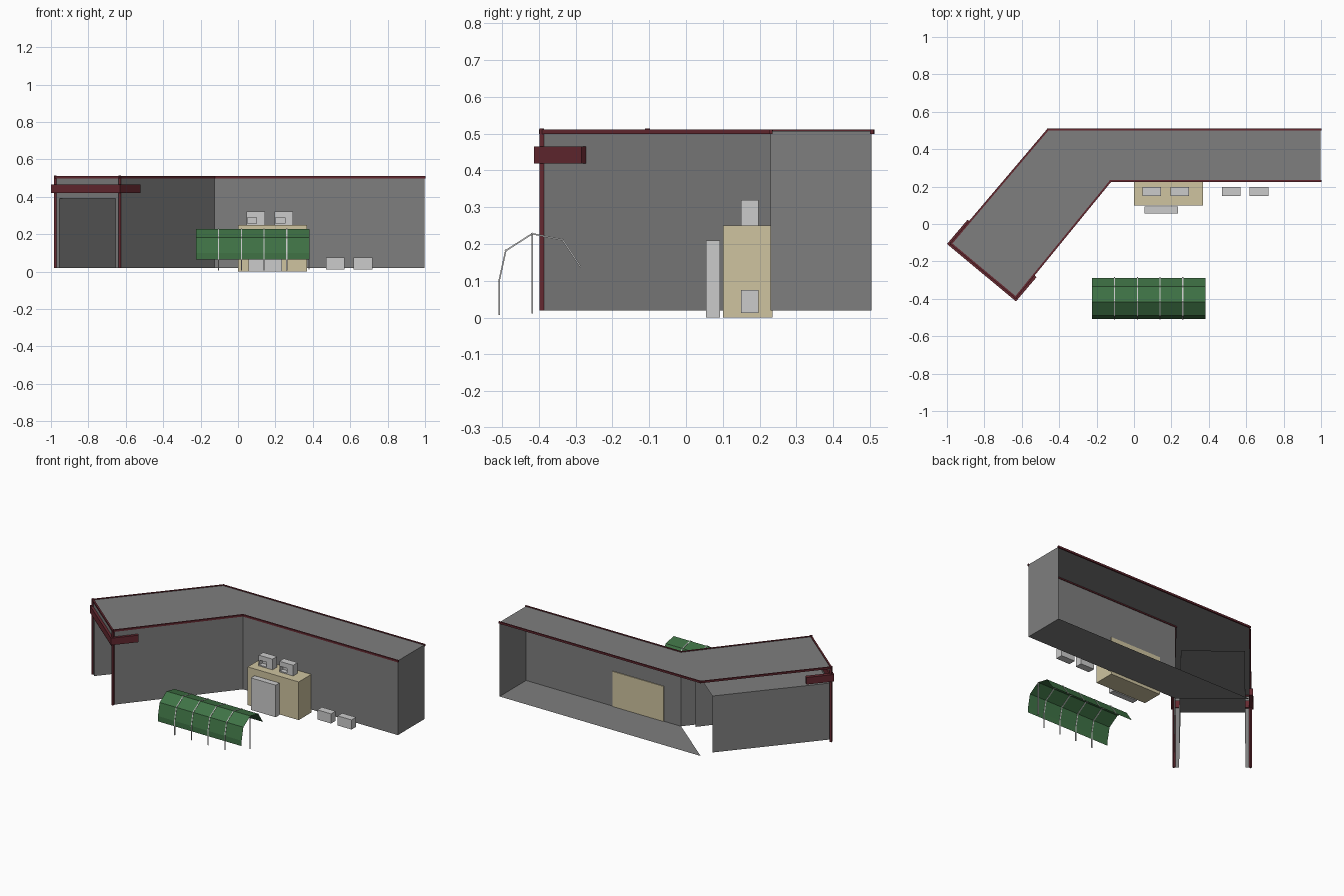
import bpy, bmesh, math
from mathutils import Vector as V

if "Cube" in bpy.data.objects:
    bpy.data.objects.remove(bpy.data.objects["Cube"])


def material(name, rgb):
    m = bpy.data.materials.new(name)
    m.diffuse_color = (*rgb, 1)
    m.use_nodes = True
    m.node_tree.nodes["Principled BSDF"].inputs["Base Color"].default_value = m.diffuse_color
    return m


GREY = material("dark_grey", (0.21, 0.21, 0.21))
RED = material("dark_red", (0.13, 0.022, 0.03))
GREEN = material("green", (0.05, 0.17, 0.06))
TAN = material("tan", (0.62, 0.55, 0.35))


def mesh(name, bm, mat=None):
    me = bpy.data.meshes.new(name)
    bm.to_mesh(me)
    bm.free()
    ob = bpy.data.objects.new(name, me)
    bpy.context.collection.objects.link(ob)
    if mat:
        me.materials.append(mat)
    return ob


def sheets(name, polys, mat=None):
    bm = bmesh.new()
    for p in polys:
        bm.faces.new([bm.verts.new(c) for c in p])
    bmesh.ops.remove_doubles(bm, verts=bm.verts, dist=1e-5)
    return mesh(name, bm, mat)


def box(name, x, y, z, mat=None):
    bm = bmesh.new()
    bmesh.ops.create_cube(bm, size=1)
    for v in bm.verts:
        v.co = [a[0] + (c + 0.5) * (a[1] - a[0]) for a, c in zip((x, y, z), v.co)]
    return mesh(name, bm, mat)


def bar(name, p, q, width, height, mat=None):
    # box running from p to q, extended by half its width at both ends
    p, q = V(p), V(q)
    d = q - p
    side = V((0, 0, 1)).cross(d).normalized() if abs(d.z) < 0.99 * d.length else V((1, 0, 0))
    up = d.cross(side).normalized()
    d.normalize()
    bm = bmesh.new()
    bmesh.ops.create_cube(bm, size=1)
    length = (q - p).length + width
    for v in bm.verts:
        a, b, c = v.co
        v.co = (p + q) / 2 + d * a * length + side * b * width + up * c * height
    return mesh(name, bm, mat)


# Building shell: bent plan, open at the back
Z0, Z1, ZT = 0.02, 0.507, 0.39
A, B, C = V((-0.46, 0.505, 0)), V((0.998, 0.505, 0)), V((0.998, 0.23, 0))
D, E, F = V((-0.125, 0.23, 0)), V((-0.633, -0.392, 0)), V((-0.978, -0.105, 0))


def at(p, z):
    return (p.x, p.y, z)


def wall(p, q, z0=Z0, z1=Z1):
    return [at(p, z0), at(q, z0), at(q, z1), at(p, z1)]


sheets("roof", [[at(p, Z1) for p in (A, F, E, D, C, B)]], GREY)
sheets("floor", [[at(p, Z0) for p in (A, D, C, B)]], GREY)
sheets("outer_walls", [wall(B, C), wall(C, D), wall(D, E)], GREY)

# Passage through the angled wing, with its end frame
out = (F - A).normalized()
across = (E - F).normalized()
inset = across * 0.03
F2, E2 = F + inset, E - inset
A2, D2 = A + out * 0.08 + inset, D + out * 0.08 - inset
sheets("passage", [wall(A2, F2, Z0, ZT), wall(D2, E2, Z0, ZT),
                   [at(p, ZT) for p in (A2, F2, E2, D2)]], GREY)
sheets("end_frame", [wall(F, F2, Z0, ZT), wall(E2, E, Z0, ZT), wall(F, E, ZT, Z1)], GREY)

# Red roof edging and corner posts
path = [C, D, E, F, A, B]
for i, (p, q) in enumerate(zip(path, path[1:])):
    bar(f"roof_edging_{i}", at(p, 0.505), at(q, 0.505), 0.01, 0.012, RED)
for n, p in (("left", F), ("right", E)):
    bar(f"corner_post_{n}", at(p, Z0 + 0.006), at(p, Z1), 0.013, 0.013, RED)

# Red band wrapping the wing end
zb = V((0, 0, 0.442))
Fb, Eb = F + out * 0.003 - across * 0.003 + zb, E + out * 0.003 + across * 0.003 + zb
bar("band_front", Fb, Eb, 0.025, 0.046, RED)
bar("band_left", Fb, Fb - out * 0.145, 0.025, 0.046, RED)
bar("band_right", Eb, Eb - out * 0.145, 0.025, 0.046, RED)

# Counter and display panel
box("counter", (0, 0.37), (0.1, 0.235), (0, 0.25), TAN)
box("front_panel", (0.055, 0.235), (0.055, 0.093), (0, 0.21))

# Counter machines with a recess, and ground boxes
for i, x in enumerate((0.045, 0.195)):
    m = box(f"counter_machine_{i}", (x, x + 0.1), (0.15, 0.197), (0.25, 0.32))
    cut = box(f"recess_cutter_{i}", (x + 0.005, x + 0.055), (0.1, 0.18), (0.257, 0.288))
    cut.hide_render = True
    cut.hide_set(True)
    mod = m.modifiers.new("recess", 'BOOLEAN')
    mod.operation = 'DIFFERENCE'
    mod.object = cut
    mod.solver = 'EXACT'
for i, x in enumerate((0.47, 0.618)):
    box(f"ground_box_{i}", (x, x + 0.1), (0.15, 0.197), (0.012, 0.075))

# Canopy cloth
prof = [(-0.508, 0.065), (-0.508, 0.1), (-0.49, 0.182), (-0.418, 0.228), (-0.335, 0.211), (-0.288, 0.14)]
X0, X1 = -0.225, 0.382
sheets("canopy_cloth", [[(X0, *p), (X1, *p), (X1, *q), (X0, *q)] for p, q in zip(prof, prof[1:])], GREEN)

# Canopy ribs running down to legs, and the end pole
ribs = [(-0.508, 0.01)] + prof[1:]
for i in range(4):
    x = X0 + (i + 1) * (X1 - X0) / 5
    for j, (p, q) in enumerate(zip(ribs, ribs[1:])):
        bar(f"canopy_rib_{i}_{j}", (x, *p), (x, *q), 0.006, 0.004)
bar("canopy_pole", (X1 - 0.003, -0.418, 0.013), (X1 - 0.003, -0.418, 0.225), 0.005, 0.005)
